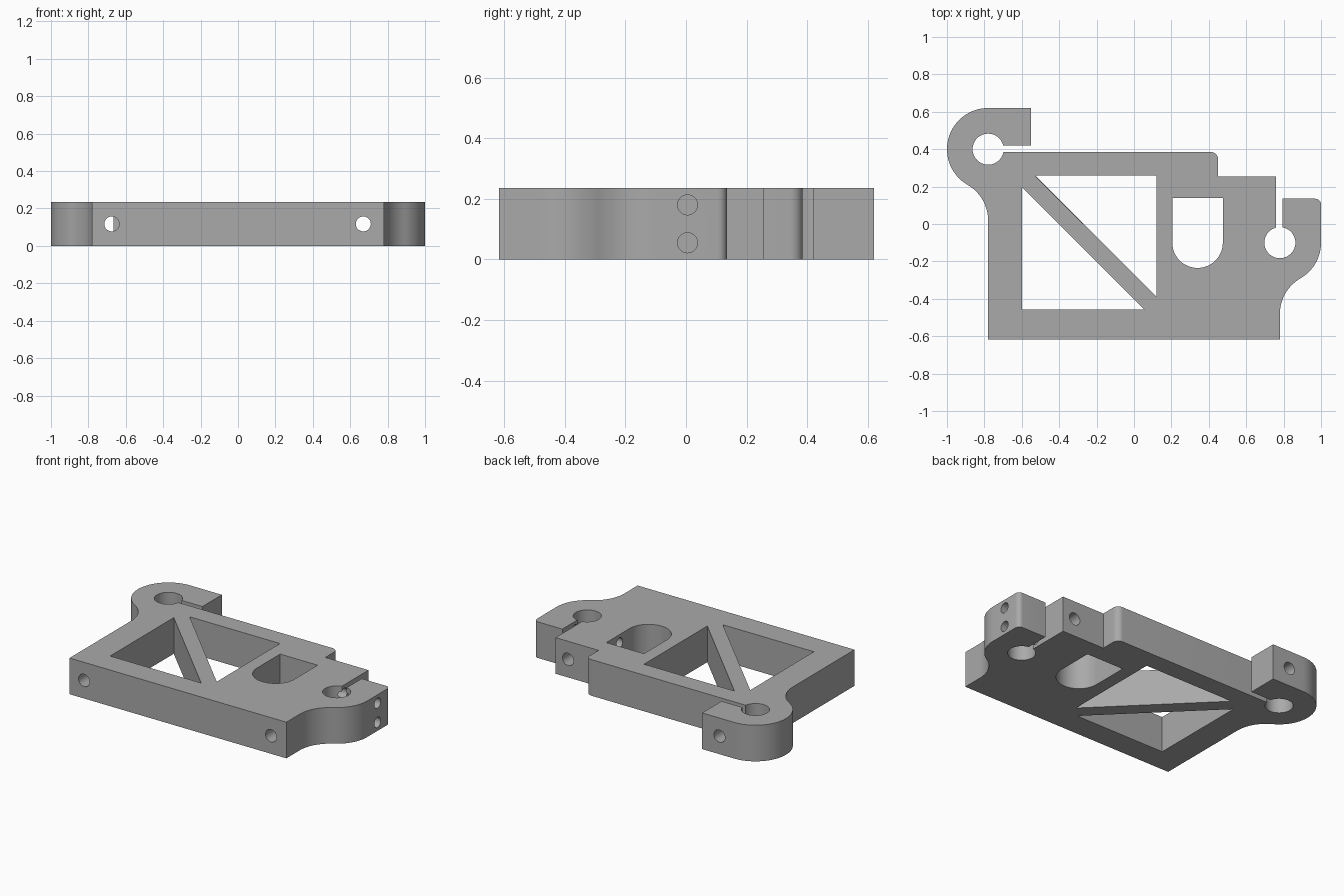
import bpy
import bmesh
from math import cos, sin, radians, pi
from mathutils import Matrix

H = 0.235          # plate thickness
BOSS = 0.22        # outer radius of both clamp bosses
BORE = 0.083       # clamp bore radius
LEFT, RIGHT = (-0.78, 0.40), (0.78, -0.10)   # clamp centres

cube = bpy.data.objects.get("Cube")
if cube:
    bpy.data.objects.remove(cube, do_unlink=True)

grey = bpy.data.materials.new("machined_grey")
grey.use_nodes = True
colour = (0.4, 0.4, 0.4, 1)
grey.diffuse_color = colour
grey.node_tree.nodes["Principled BSDF"].inputs["Base Color"].default_value = colour


def arc(centre, r, start, end, n=16):
    """Points along a circular arc, angles in degrees."""
    angles = [radians(start + (end - start) * i / n) for i in range(n + 1)]
    return [(centre[0] + r * cos(a), centre[1] + r * sin(a)) for a in angles]


def finish(name, bm):
    bmesh.ops.recalc_face_normals(bm, faces=bm.faces)
    mesh = bpy.data.meshes.new(name)
    bm.to_mesh(mesh)
    bm.free()
    mesh.materials.append(grey)
    obj = bpy.data.objects.new(name, mesh)
    bpy.context.collection.objects.link(obj)
    return obj


def prism(name, points, z0, z1):
    bm = bmesh.new()
    face = bm.faces.new([bm.verts.new((x, y, z0)) for x, y in points])
    top = bmesh.ops.extrude_face_region(bm, geom=[face])["geom"]
    bmesh.ops.translate(bm, vec=(0, 0, z1 - z0),
                        verts=[v for v in top if isinstance(v, bmesh.types.BMVert)])
    return finish(name, bm)


def drill(name, centre, axis, r, length):
    bm = bmesh.new()
    turn = Matrix.Rotation(pi / 2, 4, "X" if axis == "Y" else "Y")
    bmesh.ops.create_cone(bm, cap_ends=True, segments=32, radius1=r, radius2=r,
                          depth=length, matrix=Matrix.Translation(centre) @ turn)
    return finish(name, bm)


# Bracket outline, clockwise from the front left corner, with both clamp slots
rise = BOSS * 3 ** 0.5
outline = [(-0.78, -0.617)]
outline += arc((LEFT[0] - BOSS, LEFT[1] - rise), BOSS, 0, 60)
outline += arc(LEFT, BOSS, 240, 90, 32)[1:]
outline += [(-0.55, 0.62), (-0.55, 0.42), (-0.75, 0.42), (-0.75, 0.385)]
outline += arc((0.41, 0.345), 0.04, 90, 0, 8)
outline += [(0.45, 0.255), (0.76, 0.255), (0.76, -0.07), (0.795, -0.07), (0.795, 0.135)]
outline += arc((0.97, 0.105), 0.03, 90, 0, 8)
outline += arc(RIGHT, BOSS, 0, -60)
outline += arc((RIGHT[0] + BOSS, RIGHT[1] - rise), BOSS, 120, 180)[1:]
outline += [(0.78, -0.617)]
bracket = prism("bracket_plate", outline, 0, H)

# Through openings: clamp bores, triangular windows and arched window
openings = [
    arc(LEFT, BORE, 0, 360, 48)[:-1],
    arc(RIGHT, BORE, 0, 360, 48)[:-1],
    [(-0.6, 0.197), (-0.6, -0.457), (0.055, -0.457)],
    [(-0.53, 0.26), (0.12, 0.26), (0.12, -0.39)],
    [(0.475, 0.14), (0.205, 0.14)] + arc((0.34, -0.10), 0.135, 180, 360, 24),
]
cutters = [prism("opening_cutter", p, -0.1, H + 0.1) for p in openings]

# Screw holes: one lengthwise on each side, two across the right clamp
cutters += [drill("long_hole_cutter", (x, 0, H / 2), "Y", 0.04, 1.5) for x in (-0.675, 0.67)]
cutters += [drill("clamp_hole_cutter", (0.75, 0.005, z), "X", 0.033, 0.8) for z in (0.055, 0.18)]

for cutter in cutters:
    cutter.hide_render = True
    mod = bracket.modifiers.new("cut", "BOOLEAN")
    mod.object = cutter
    mod.operation = "DIFFERENCE"
    mod.solver = "EXACT"

bpy.context.view_layer.objects.active = bracket
bracket.select_set(True)
for mod in list(bracket.modifiers):
    bpy.ops.object.modifier_apply(modifier=mod.name)
for cutter in cutters:
    bpy.data.objects.remove(cutter, do_unlink=True)
bpy.ops.object.shade_smooth_by_angle(angle=radians(30))

# Thin web closing half of the left lengthwise hole inside the back rail
prism("hole_web", [(-0.666, 0.32), (-0.63, 0.32), (-0.63, 0.328), (-0.666, 0.328)], 0.07, 0.165)
